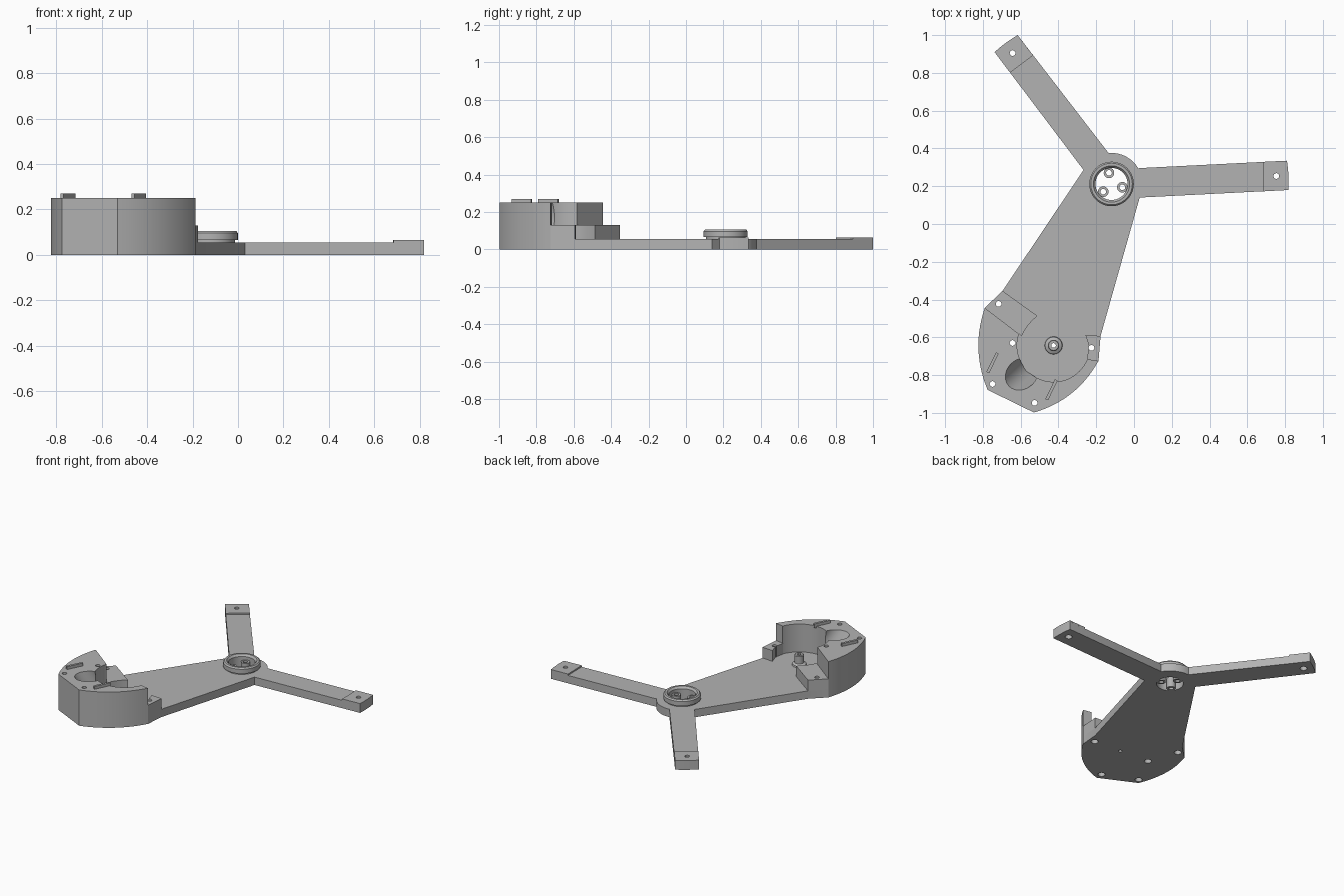
import bpy, bmesh
from math import sin, cos, radians, atan2
from mathutils import Vector, Matrix

if "Cube" in bpy.data.objects:
    bpy.data.objects.remove(bpy.data.objects["Cube"])

grey = bpy.data.materials.new("plain grey")
grey.use_nodes = True
grey.diffuse_color = (0.45, 0.45, 0.45, 1)
grey.node_tree.nodes["Principled BSDF"].inputs["Base Color"].default_value = grey.diffuse_color

HUB = Vector((-0.119, 0.212))
MOTOR = Vector((-0.426, -0.643))
LOBE = Vector((-0.595, -0.795))
PLATE_TOP, PAD_TOP, LOW_TOP, WALL_TOP = 0.055, 0.065, 0.13, 0.25


def finish(name, bm):
    bmesh.ops.recalc_face_normals(bm, faces=bm.faces)
    mesh = bpy.data.meshes.new(name)
    bm.to_mesh(mesh)
    bm.free()
    mesh.materials.append(grey)
    obj = bpy.data.objects.new(name, mesh)
    bpy.context.collection.objects.link(obj)
    return obj


def prism(name, points, z0, z1):
    bm = bmesh.new()
    face = bm.faces.new([bm.verts.new((p[0], p[1], z0)) for p in points])
    top = bmesh.ops.extrude_face_region(bm, geom=[face])["geom"]
    verts = [v for v in top if isinstance(v, bmesh.types.BMVert)]
    bmesh.ops.translate(bm, verts=verts, vec=(0, 0, z1 - z0))
    return finish(name, bm)


def cylinders(name, centres, radius, z0, z1, sides=24):
    bm = bmesh.new()
    for c in centres:
        bmesh.ops.create_cone(bm, cap_ends=True, segments=sides, radius1=radius,
                              radius2=radius, depth=z1 - z0,
                              matrix=Matrix.Translation((c[0], c[1], (z0 + z1) / 2)))
    return finish(name, bm)


def lathe(name, centre, profile, steps=48):
    bm = bmesh.new()
    verts = [bm.verts.new((centre.x + r, centre.y, z)) for r, z in profile]
    edges = [bm.edges.new((v, verts[i - 1])) for i, v in enumerate(verts)]
    bmesh.ops.spin(bm, geom=verts + edges, cent=(centre.x, centre.y, 0), axis=(0, 0, 1),
                   angle=radians(360), steps=steps)
    bmesh.ops.remove_doubles(bm, verts=bm.verts, dist=0.0001)
    return finish(name, bm)


def bow(p, q, bulge, n=14):
    """Curved edge from p to q, bulging to the right of travel."""
    p, q = Vector(p), Vector(q)
    d = (q - p).normalized()
    out = Vector((d.y, -d.x)) * bulge
    return [p.lerp(q, i / n) + out * 4 * (i / n) * (1 - i / n) for i in range(n + 1)]


def cut(obj, cutters):
    for c in cutters:
        mod = obj.modifiers.new("cut", "BOOLEAN")
        mod.operation, mod.solver, mod.object = "DIFFERENCE", "EXACT", c
    graph = bpy.context.evaluated_depsgraph_get()
    mesh = bpy.data.meshes.new_from_object(obj.evaluated_get(graph))
    obj.modifiers.clear()
    obj.data = mesh


# Shared outlines
back_left, back_low = (-0.79, -0.444), (-0.696, -0.354)
side_right, back_right = (-0.188, -0.725), (-0.177, -0.593)
outer = bow(back_left, (-0.775, -0.878), 0.041) + bow((-0.53, -0.998), side_right, 0.045)
hub_arc = [HUB + Vector((cos(radians(a)), sin(radians(a)))) * 0.164 for a in range(30, 97, 6)]
arm_a_end = bow((0.818, 0.18), (0.81, 0.335), 0.004, 6)
arm_b_end = bow((-0.616, 1.0), (-0.738, 0.91), 0.004, 6)

# Base plate with two arms
plate = prism("base_plate", [(0.03, 0.14)] + arm_a_end + [(0.03, 0.296)] + hub_arc
              + [(-0.135, 0.376)] + arm_b_end + [(-0.267, 0.286), back_low]
              + outer + [back_right], 0, PLATE_TOP)

# Raised pads at the arm tips
pad_a = prism("side_arm_pad", arm_a_end + [(0.682, 0.329), (0.685, 0.173)], PLATE_TOP, PAD_TOP)
pad_b = prism("back_arm_pad", arm_b_end + [(-0.656, 0.801), (-0.534, 0.893)], PLATE_TOP, PAD_TOP)

# Tall curved housing and the two low mounting blocks
housing = prism("motor_housing", outer + [(-0.25, -0.715), MOTOR + Vector((-0.05, -0.04)),
                (-0.595, -0.593)], PLATE_TOP, WALL_TOP)
block_a = prism("left_low_block", [back_low, back_left, (-0.595, -0.593)]
                + bow((-0.595, -0.593), (-0.511, -0.487), -0.008, 6)[1:], PLATE_TOP, LOW_TOP)
block_b = prism("right_low_block", [(-0.25, -0.715), side_right, back_right,
                (-0.257, -0.587), (-0.237, -0.65)], PLATE_TOP, LOW_TOP)

# Cutters: screw holes, counterbores, hub bore, motor cavity, sloping wire channel
screws = [(-0.717, -0.423), (-0.643, -0.63), (-0.749, -0.847), (-0.526, -0.947), (-0.225, -0.656)]
tips = [(0.754, 0.254), (-0.643, 0.905)]
holes = cylinders("hole_cutter", screws + tips, 0.015, -0.1, 0.4)
counterbores = cylinders("counterbore_cutter", screws + tips, 0.023, -0.1, 0.03)
bore = cylinders("bore_cutter", [HUB], 0.085, -0.1, 0.2, 48)
pin_hole = cylinders("pin_hole_cutter", [MOTOR], 0.012, -0.1, 0.3)
cavity = cylinders("cavity_cutter", [MOTOR], 0.193, 0.0, 0.4, 64)
channel = cylinders("channel_cutter", [(0, 0)], 0.078, -0.35, 0.2, 48)
toward = MOTOR - LOBE
channel.rotation_euler = (0, radians(-32), atan2(toward.y, toward.x))
channel.location = (LOBE.x, LOBE.y, WALL_TOP)
cutters = [holes, counterbores, bore, pin_hole, cavity, channel]
for c in cutters:
    c.hide_render = True
bpy.context.view_layer.update()

cut(plate, [holes, counterbores, bore, pin_hole])
cut(housing, [cavity, channel, holes])
for part in (pad_a, pad_b, block_a, block_b):
    cut(part, [holes])

# Hub ring with a lip, and three screw bosses inside it
ring = lathe("hub_ring", HUB, [(0.085, 0.05), (0.105, 0.05), (0.105, 0.066), (0.118, 0.066),
                               (0.118, 0.097), (0.11, 0.106), (0.096, 0.106), (0.085, 0.092)])
parts = [plate, pad_a, pad_b, housing, block_a, block_b, ring]
for i in range(3):
    a = radians(-17 + 120 * i)
    centre = HUB + Vector((cos(a), sin(a))) * 0.06
    parts.append(lathe("hub_boss_%d" % (i + 1), centre,
                       [(0.015, 0), (0.028, 0), (0.028, 0.07), (0.015, 0.07)], 24))

# Hollow motor pin with a flared foot
parts.append(lathe("motor_pin", MOTOR, [(0.012, 0.05), (0.048, 0.05), (0.045, 0.066),
                                        (0.03, 0.074), (0.03, 0.125), (0.026, 0.13),
                                        (0.012, 0.13)], 32))

# Thin ridges on top of the housing
for name, x, y in (("left_ridge", -0.749, -0.735), ("front_ridge", -0.437, -0.878)):
    along = Vector((cos(radians(64)), sin(radians(64))))
    across = Vector((-along.y, along.x)) * 0.008
    along *= 0.058
    c = Vector((x, y))
    parts.append(prism(name, [c - along - across, c + along - across,
                              c + along + across, c - along + across], WALL_TOP - 0.01, 0.27))

for c in cutters:
    bpy.data.objects.remove(c)

# Smooth curved walls while keeping corners crisp
bpy.ops.object.select_all(action="DESELECT")
for part in parts:
    part.select_set(True)
bpy.context.view_layer.objects.active = plate
bpy.ops.object.shade_smooth_by_angle(angle=radians(25))
